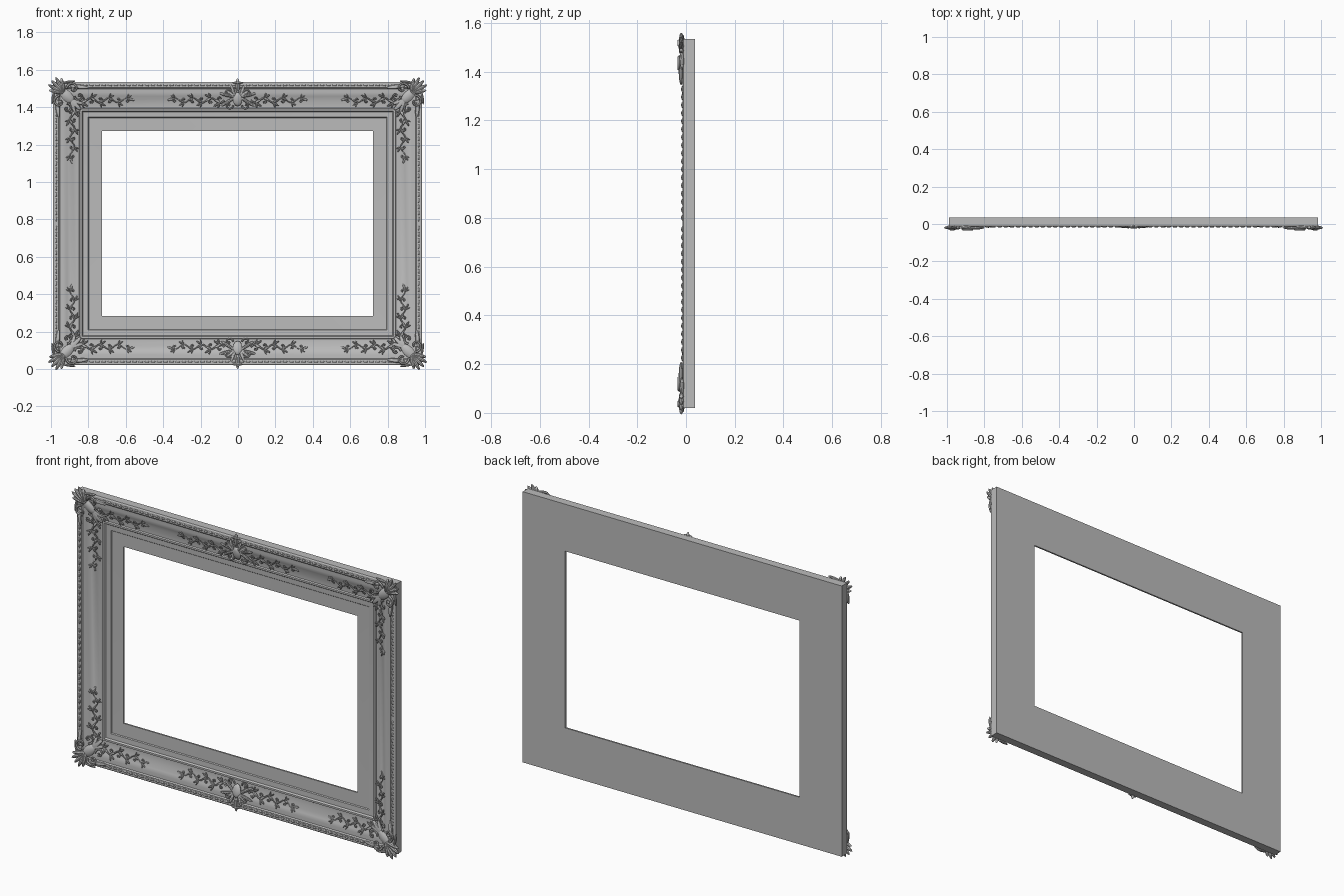
import bpy, bmesh, math
from mathutils import Vector, Matrix

cube = bpy.data.objects.get("Cube")
if cube:
    bpy.data.objects.remove(cube)

mat = bpy.data.materials.new("plain_grey")
mat.use_nodes = True
GREY = (0.5, 0.5, 0.5, 1)
mat.diffuse_color = GREY
mat.node_tree.nodes["Principled BSDF"].inputs["Base Color"].default_value = GREY

# Frame centre and half sizes
CX, CZ, W, H = -0.002, 0.777, 0.987, 0.757
# Moulding section: distance inward from the outer edge, depth
PROFILE = [(0, 0.036), (0, -0.01), (0.006, -0.014), (0.03, -0.014), (0.036, -0.008),
           (0.055, -0.007), (0.075, -0.001), (0.1, 0.01), (0.125, 0.016), (0.14, 0.016),
           (0.144, 0.009), (0.154, 0.009), (0.16, 0.018), (0.188, 0.02), (0.192, 0.025),
           (0.263, 0.027), (0.263, 0.036)]


def surf(t):
    """Depth of the moulding face at distance t from the edge."""
    front = PROFILE[1:-1]
    for (a, ya), (b, yb) in zip(front, front[1:]):
        if a <= t <= b:
            return ya + (yb - ya) * (t - a) / (b - a)
    return front[0][1]


def finish(bm, name, angle=35):
    bmesh.ops.recalc_face_normals(bm, faces=bm.faces[:])
    mesh = bpy.data.meshes.new(name)
    bm.to_mesh(mesh)
    bm.free()
    mesh.materials.append(mat)
    ob = bpy.data.objects.new(name, mesh)
    bpy.context.scene.collection.objects.link(ob)
    bpy.ops.object.select_all(action='DESELECT')
    ob.select_set(True)
    bpy.context.view_layer.objects.active = ob
    bpy.ops.object.shade_smooth_by_angle(angle=math.radians(angle))


def place(kind, sx, sz):
    """Map (along rail, inward, lift) to the frame for one mirrored rail half."""
    def at(u, t, lift=0.0):
        y = surf(min(u, t) if kind != "centre" else t) - lift
        if kind == "across":
            return Vector((CX + sx * (W - u), y, CZ + sz * (H - t)))
        if kind == "up":
            return Vector((CX + sx * (W - t), y, CZ + sz * (H - u)))
        return Vector((CX + sx * u, y, CZ + sz * (H - t)))
    return at


def leaf(bm, a, b, width, thick, seg=8):
    """Pointed oval stretched from a to b."""
    d = b - a
    x = d.normalized()
    z = x.cross(Vector((0, 1, 0))).normalized()
    rot = Matrix((z, z.cross(x), x)).transposed().to_4x4()
    m = Matrix.Translation((a + b) / 2) @ rot @ Matrix.Diagonal((width, thick, d.length / 2, 1))
    bmesh.ops.create_uvsphere(bm, u_segments=seg, v_segments=6, radius=1, matrix=m)


def tube(bm, pts, r0, r1, sides=6):
    """Tapering round stem through the points."""
    rings = []
    for i, p in enumerate(pts):
        d = pts[min(i + 1, len(pts) - 1)] - pts[max(i - 1, 0)]
        side = d.cross(Vector((0, 1, 0))).normalized()
        r = r0 + (r1 - r0) * i / (len(pts) - 1)
        rings.append([bm.verts.new(p + r * (side * math.cos(k * math.tau / sides)
                      + Vector((0, math.sin(k * math.tau / sides), 0)))) for k in range(sides)])
    for a, b in zip(rings, rings[1:]):
        for k in range(sides):
            n = (k + 1) % sides
            bm.faces.new((a[k], a[n], b[n], b[k]))
    bm.faces.new(rings[0])
    bm.faces.new(rings[-1])


def scroll(bm, at, u, t, r, start, turn, lift, thick=0.004):
    """Spiral curl around (u, t), ending in a small bud."""
    pts = []
    for i in range(15):
        s = i / 14
        a, q = start + turn * s, r * (1 - 0.75 * s)
        pts.append(at(u + q * math.cos(a), t + q * math.sin(a), lift + 0.003 * s))
    tube(bm, pts, thick, thick * 0.6)
    leaf(bm, at(u - r * 0.25, t, lift + 0.003), at(u + r * 0.25, t, lift + 0.003), r * 0.25, 0.005, 6)


def spray(bm, at, u0, u1, mid, steps, lift0, lift1):
    """Wavy stem with alternating curls and leaves."""
    def wave(s):
        return mid + 0.013 * math.sin(s * math.pi * steps)
    def point(s, du=0.0, dt=0.0, extra=0.0):
        lift = lift0 + (lift1 - lift0) * s + extra
        return at(u0 + (u1 - u0) * s + du, wave(s) + dt, lift)
    tube(bm, [point(i / 30) for i in range(31)], 0.005, 0.002)
    for i in range(steps):
        s = (i + 0.5) / steps
        side = 1 if i % 2 else -1
        size = 1 - 0.35 * s
        lift = lift0 + (lift1 - lift0) * s
        u = u0 + (u1 - u0) * s
        scroll(bm, at, u, wave(s) + side * 0.022 * size, 0.016 * size,
               -side * math.pi / 2, side * 4.8, lift)
        for du, dt, w in ((0.035, -0.02, 0.006), (0.03, 0.018, 0.007), (0.012, -0.03, 0.005)):
            leaf(bm, point(s), point(s, du * size, dt * side * size, 0.002), w * size, 0.005)
    leaf(bm, point(0.95), point(1, 0.015), 0.006, 0.004)


CORNERS = [(sx, sz) for sx in (-1, 1) for sz in (-1, 1)]

# Moulding: the section swept round four mitred corners
bm = bmesh.new()
rings = [[bm.verts.new((CX + sx * (W - t), y, CZ + sz * (H - t)))
          for sx, sz in ((-1, -1), (1, -1), (1, 1), (-1, 1))] for t, y in PROFILE]
for a, b in zip(rings, rings[1:] + rings[:1]):
    for k in range(4):
        n = (k + 1) % 4
        bm.faces.new((a[k], a[n], b[n], b[k]))
finish(bm, "frame_moulding", 20)

# Beads along the outer lip
bm = bmesh.new()
for sx, sz in CORNERS:
    for kind, half in (("across", W), ("up", H)):
        at = place(kind, sx, sz)
        u = 0.16
        while u < half - 0.01:
            leaf(bm, at(u, 0.018), at(u + 0.024, 0.018), 0.007, 0.006, 6)
            u += 0.033
finish(bm, "edge_beads")

# Leafy sprays running from each corner along both rails
bm = bmesh.new()
for sx, sz in CORNERS:
    spray(bm, place("across", sx, sz), 0.13, 0.42, 0.098, 6, 0.014, 0.004)
    spray(bm, place("up", sx, sz), 0.13, 0.42, 0.103, 6, 0.014, 0.004)
finish(bm, "corner_sprays")

# Corner shells: ribbed fan, boss, curls and leaves
bm = bmesh.new()
for sx, sz in CORNERS:
    at = place("across", sx, sz)
    for i in range(5):
        a = math.radians(225 + (i - 2) * 20)
        reach = 0.072 if i in (0, 4) else 0.084
        tip = at(0.05 + reach * math.cos(a), 0.05 + reach * math.sin(a), 0.01)
        leaf(bm, at(0.06, 0.06, 0.01), tip, 0.011, 0.011)
    leaf(bm, at(0.04, 0.04, 0.003), at(0.11, 0.11, 0.016), 0.028, 0.015, 10)
    leaf(bm, at(0.085, 0.085, 0.012), at(0.15, 0.15, 0.01), 0.014, 0.008)
    for kind in ("across", "up"):
        at = place(kind, sx, sz)
        scroll(bm, at, 0.105, 0.035, 0.034, math.pi, 5.5, 0.014, 0.007)
        scroll(bm, at, 0.14, 0.075, 0.026, math.pi, -5.5, 0.014, 0.006)
        leaf(bm, at(0.09, 0.02, 0.008), at(0.19, 0.03, 0.006), 0.012, 0.009)
        leaf(bm, at(0.08, 0.09, 0.012), at(0.17, 0.12, 0.01), 0.012, 0.008)
        leaf(bm, at(0.05, 0.004, 0.006), at(0.12, -0.006, 0.006), 0.007, 0.009)
finish(bm, "corner_shells")

# Centre cartouches on the top and bottom rails
bm = bmesh.new()
for sx, sz in CORNERS:
    at = place("centre", sx, sz)
    spray(bm, at, 0.07, 0.36, 0.098, 6, 0.012, 0.004)
    scroll(bm, at, 0.05, 0.062, 0.025, math.pi, 5.5, 0.008, 0.005)
    scroll(bm, at, 0.045, 0.125, 0.022, math.pi, -5.5, 0.012, 0.005)
    for du, t in ((0.035, 0.02), (0.06, 0.045), (0.1, 0.06), (0.09, 0.13)):
        leaf(bm, at(0.012, 0.08, 0.012), at(du, t, 0.006), 0.009, 0.007)
for sz in (-1, 1):
    at = place("centre", 1, sz)
    leaf(bm, at(0, 0.055, 0.008), at(0, 0.13, 0.016), 0.026, 0.012, 10)
    leaf(bm, at(0, 0.06, 0.008), at(0, -0.02, 0.004), 0.011, 0.009)
    leaf(bm, at(-0.028, 0.004, 0.004), at(0.028, 0.004, 0.004), 0.007, 0.008)
finish(bm, "centre_cartouches")
